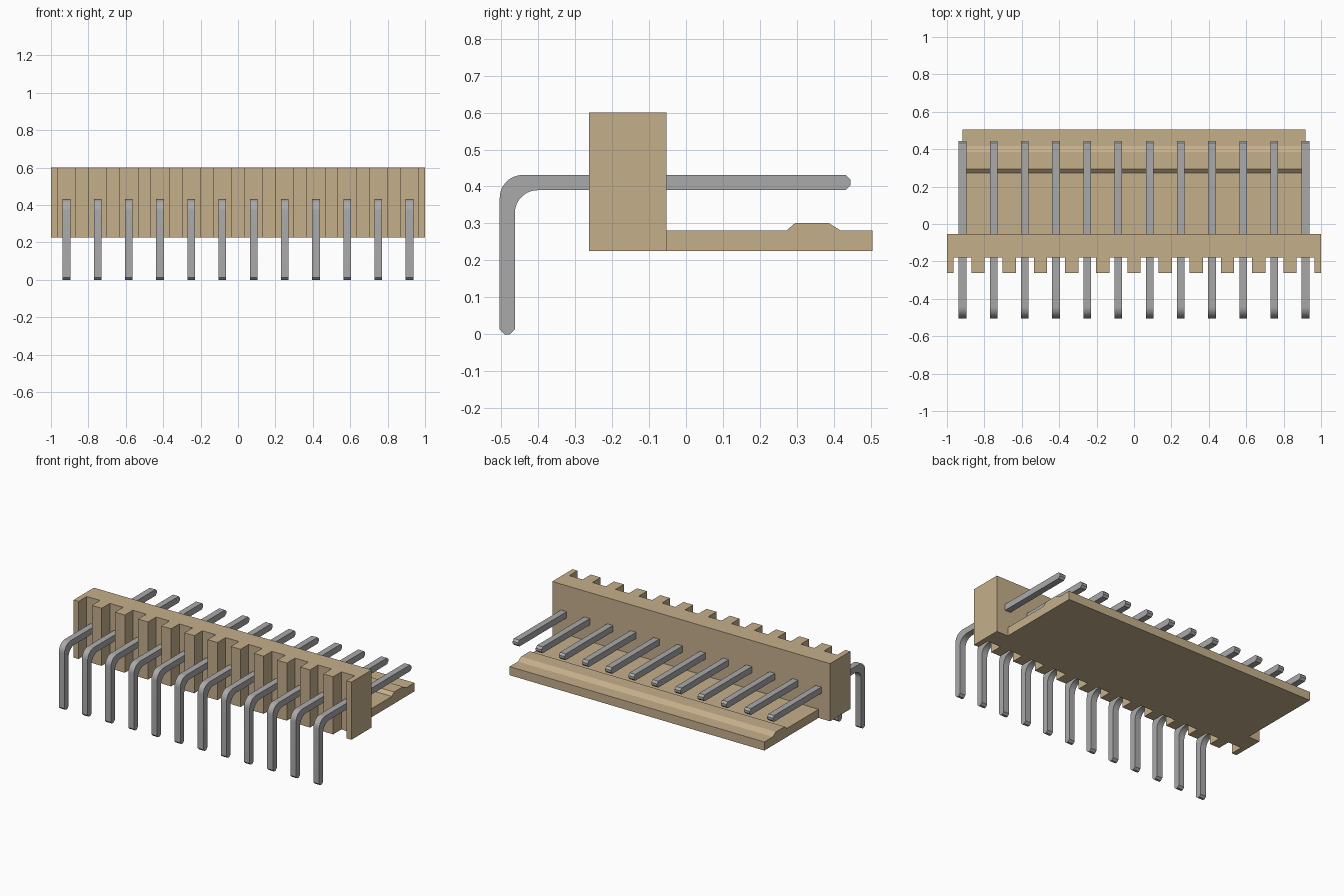
import bpy
import bmesh
import math

cube = bpy.data.objects.get("Cube")
if cube:
    bpy.data.objects.remove(cube, do_unlink=True)

PINS = 12
PITCH = 1 / 6
PIN_X = [(i - (PINS - 1) / 2) * PITCH for i in range(PINS)]


def make_material(name, color):
    mat = bpy.data.materials.new(name)
    mat.use_nodes = True
    mat.diffuse_color = color
    mat.node_tree.nodes["Principled BSDF"].inputs["Base Color"].default_value = color
    return mat


def extrude_profile(name, points, offset, mat):
    """Make a solid from a flat closed outline pushed along a vector."""
    bm = bmesh.new()
    face = bm.faces.new([bm.verts.new(p) for p in points])
    result = bmesh.ops.extrude_face_region(bm, geom=[face])
    moved = [v for v in result["geom"] if isinstance(v, bmesh.types.BMVert)]
    bmesh.ops.translate(bm, verts=moved, vec=offset)
    bmesh.ops.recalc_face_normals(bm, faces=bm.faces)
    mesh = bpy.data.meshes.new(name)
    bm.to_mesh(mesh)
    bm.free()
    mesh.materials.append(mat)
    obj = bpy.data.objects.new(name, mesh)
    bpy.context.collection.objects.link(obj)
    return obj


def arc(cy, cz, radius, start, end, steps=10):
    angles = [math.radians(start + (end - start) * i / steps) for i in range(steps + 1)]
    return [(cy + radius * math.cos(a), cz + radius * math.sin(a)) for a in angles]


tan = make_material("tan plastic", (0.56, 0.43, 0.26, 1))
metal = make_material("grey metal", (0.4, 0.4, 0.4, 1))

# Upright wall with a slot in front of every pin
BOTTOM, TOP = 0.225, 0.6
BACK, FRONT, SLOT = -0.053, -0.262, -0.178
outline = [(1, BACK), (-1, BACK), (-1, FRONT)]
for x in PIN_X:
    left, right = x - 0.048, x + 0.048
    outline += [(left, FRONT), (left, SLOT), (right, SLOT), (right, FRONT)]
outline.append((1, FRONT))
extrude_profile("slotted_wall", [(x, y, BOTTOM) for x, y in outline],
                (0, 0, TOP - BOTTOM), tan)

# Flat shelf behind the wall, with a raised locking ridge
HALF = 0.917
shelf = [(BACK, BOTTOM), (0.504, BOTTOM), (0.504, 0.281), (0.418, 0.281),
         (0.386, 0.301), (0.295, 0.301), (0.272, 0.281), (BACK, 0.281)]
extrude_profile("locking_shelf", [(-HALF, y, z) for y, z in shelf],
                (2 * HALF, 0, 0), tan)

# Bent square pins with chamfered tips
W, C = 0.041, 0.013
Y0, Z1, TIP = -0.504, 0.431, 0.445
Y1, Z0 = Y0 + W, Z1 - W
pin = [(Y0 + C, 0), (Y1 - C, 0), (Y1, C)]
pin += arc(Y1 + 0.062, Z0 - 0.062, 0.062, 180, 90)
pin += [(TIP - C, Z0), (TIP, Z0 + C), (TIP, Z1 - C), (TIP - C, Z1)]
pin += arc(Y0 + 0.062, Z1 - 0.062, 0.062, 90, 180)
pin.append((Y0, C))
for i, x in enumerate(PIN_X):
    obj = extrude_profile(f"pin_{i + 1}", [(x - W / 2, y, z) for y, z in pin],
                          (W, 0, 0), metal)
    bpy.ops.object.select_all(action="DESELECT")
    obj.select_set(True)
    bpy.context.view_layer.objects.active = obj
    bpy.ops.object.shade_smooth_by_angle(angle=math.radians(30))
